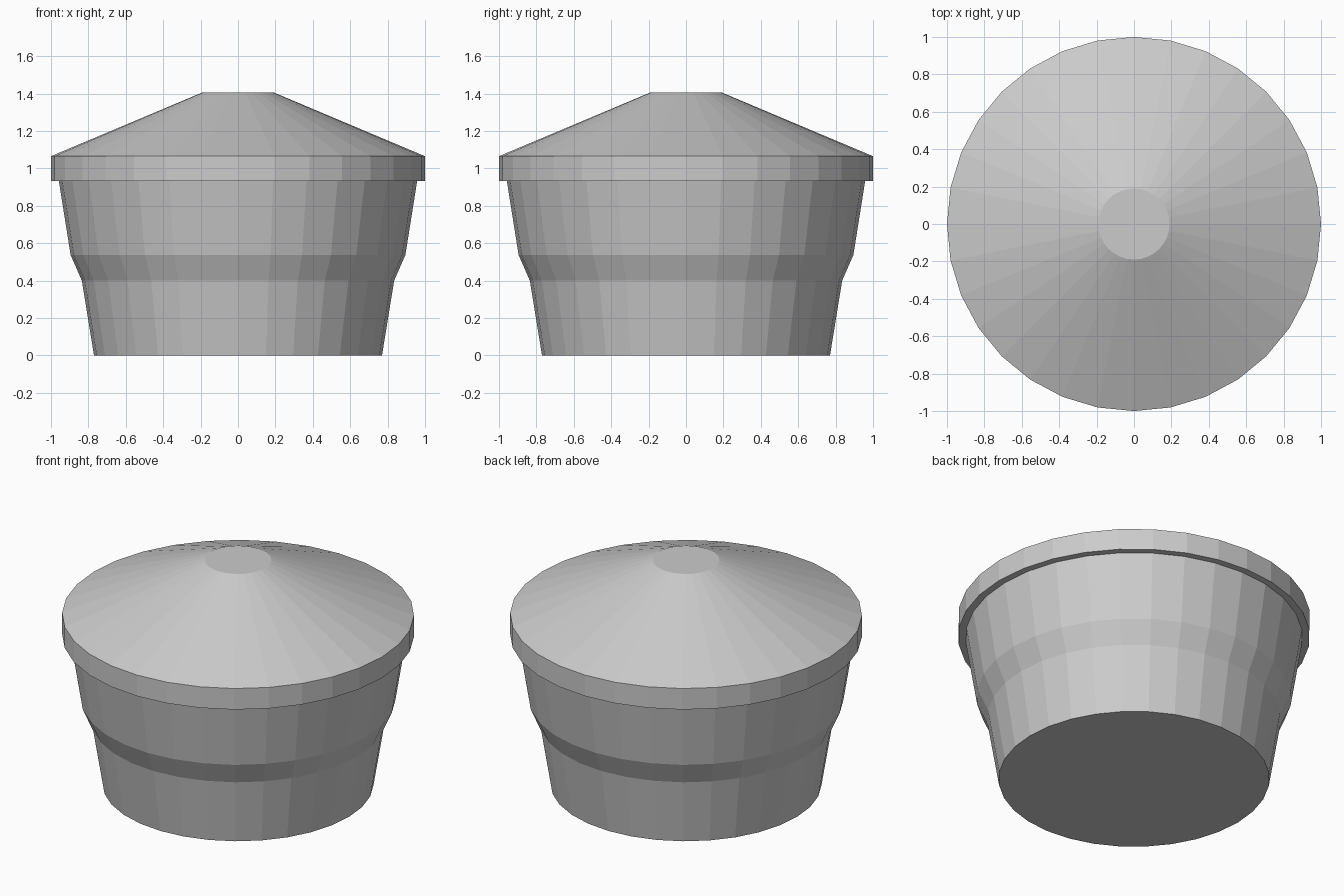
import bpy, bmesh
from math import cos, sin, tau

if "Cube" in bpy.data.objects:
    bpy.data.objects.remove(bpy.data.objects["Cube"])

SIDES = 32


def lathe(name, profile):
    """Closed flat-faced solid turned from (radius, height) points, bottom to top."""
    bm = bmesh.new()
    rings = [[bm.verts.new((r * cos(tau * i / SIDES), r * sin(tau * i / SIDES), z))
              for i in range(SIDES)] for r, z in profile]
    for low, high in zip(rings, rings[1:]):
        for i in range(SIDES):
            j = (i + 1) % SIDES
            bm.faces.new((low[i], low[j], high[j], high[i]))
    bm.faces.new(rings[0][::-1])
    bm.faces.new(rings[-1])
    mesh = bpy.data.meshes.new(name)
    bm.to_mesh(mesh)
    bm.free()
    obj = bpy.data.objects.new(name, mesh)
    bpy.context.collection.objects.link(obj)
    return obj


# Tapered pot with a stepped shoulder
lathe("pot_body", [(0.77, 0), (0.835, 0.40), (0.895, 0.537), (0.958, 0.933)])

# Overhanging rim with a conical, flat-tipped top
lathe("lid", [(1.0, 0.933), (1.0, 1.065), (0.19, 1.406)])
